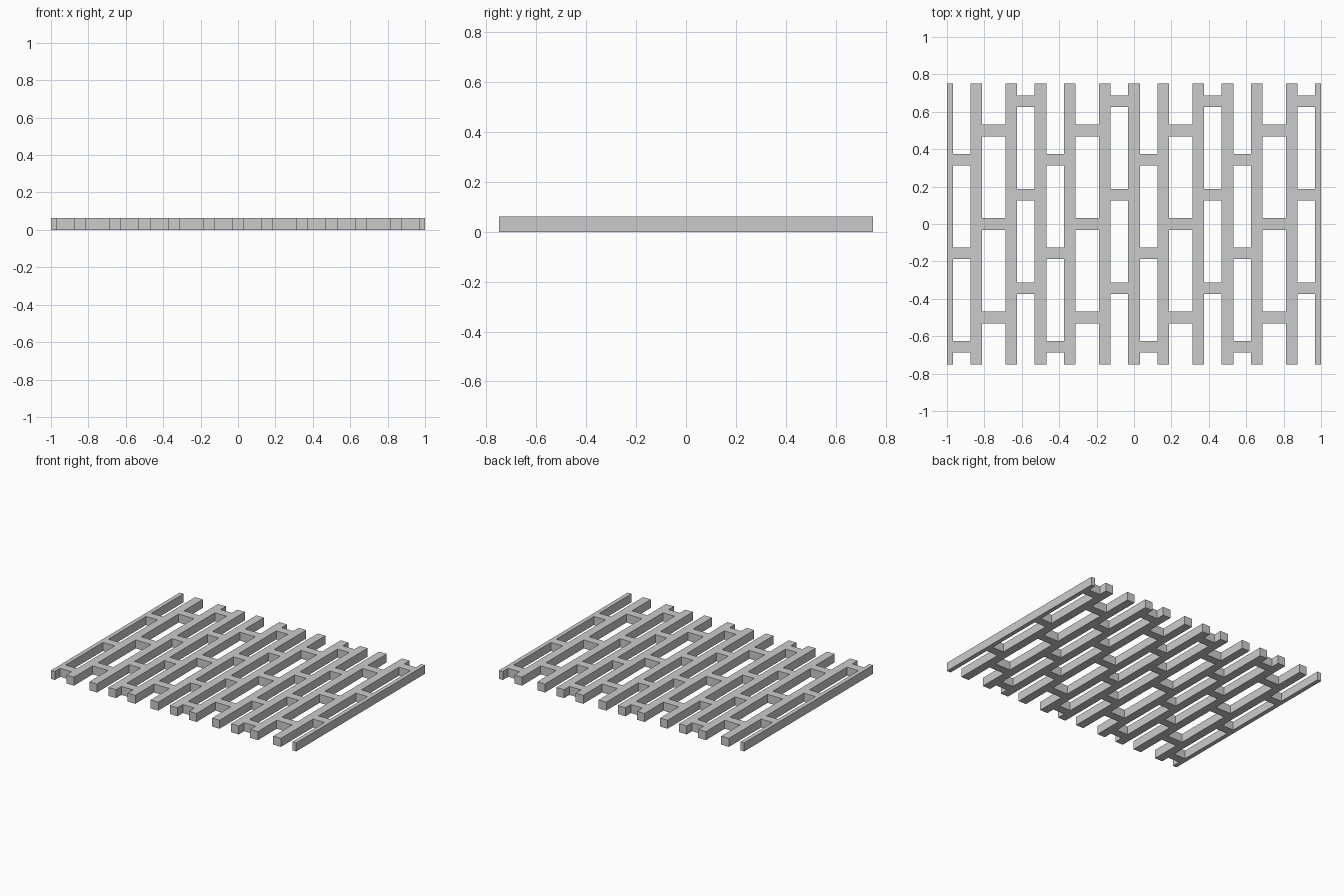
import bpy, bmesh

if "Cube" in bpy.data.objects:
    bpy.data.objects.remove(bpy.data.objects["Cube"])

U = 1 / 32          # half a bar width
HALF_DEPTH = 0.75
THICK = 2 * U

# Long bars: pattern of three centres repeating every 0.5, clipped to half width at the ends
centres = [-1 + 0.5 * p + o for p in range(4) for o in (0, 5 * U, 11 * U)] + [1]
bars = [(max(-1, c - U), min(1, c + U)) for c in centres]

# Short rungs: each gap in the pattern has its own row offset, repeating every 0.5 in y
rung_rows = [(11 * U, -5 * U, -21 * U), (0.5, 0, -0.5), (21 * U, 5 * U, -11 * U)]
gaps = [(bars[i][1], bars[i + 1][0]) for i in range(len(bars) - 1)]

y_breaks = sorted({-HALF_DEPTH, HALF_DEPTH} |
                  {y + s * U for row in rung_rows for y in row for s in (-1, 1)})

bm = bmesh.new()
verts = {}


def vert(x, y):
    key = (round(x, 5), round(y, 5))
    if key not in verts:
        verts[key] = bm.verts.new((x, y, 0))
    return verts[key]


def cell(x0, x1, y0, y1):
    bm.faces.new([vert(x0, y0), vert(x1, y0), vert(x1, y1), vert(x0, y1)])


# Flat footprint of bars and rungs, welded together
for y0, y1 in zip(y_breaks, y_breaks[1:]):
    mid = (y0 + y1) / 2
    for x0, x1 in bars:
        cell(x0, x1, y0, y1)
    for i, (x0, x1) in enumerate(gaps):
        if any(abs(mid - y) < U for y in rung_rows[i % 3]):
            cell(x0, x1, y0, y1)

# Thicken upward into one solid
ext = bmesh.ops.extrude_face_region(bm, geom=bm.faces[:], use_keep_orig=True)
top = [g for g in ext["geom"] if isinstance(g, bmesh.types.BMVert)]
bmesh.ops.translate(bm, verts=top, vec=(0, 0, THICK))
bmesh.ops.recalc_face_normals(bm, faces=bm.faces[:])

mesh = bpy.data.meshes.new("slatted_grate")
bm.to_mesh(mesh)
bm.free()
bpy.context.collection.objects.link(bpy.data.objects.new("slatted_grate", mesh))
